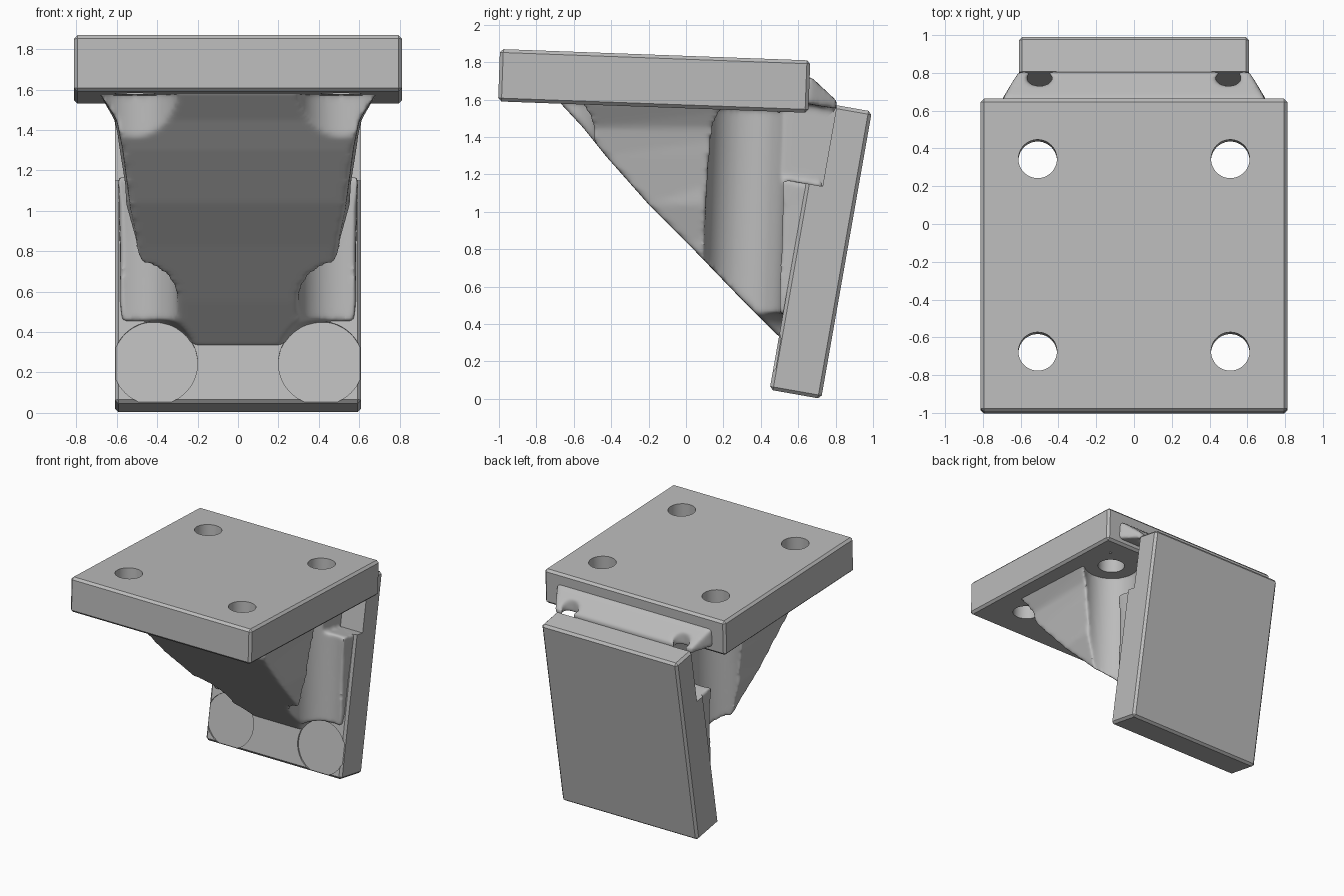
import bpy, bmesh
from math import radians
from mathutils import Matrix, Vector

cube = bpy.data.objects.get("Cube")
if cube:
    bpy.data.objects.remove(cube, do_unlink=True)

grey = bpy.data.materials.new("plain grey")
grey.use_nodes = True
grey.diffuse_color = (0.5, 0.5, 0.5, 1)
grey.node_tree.nodes["Principled BSDF"].inputs["Base Color"].default_value = (0.5, 0.5, 0.5, 1)

# Frames of the two tilted mounting plates
TOP = Matrix.Translation((0, -0.17, 1.70)) @ Matrix.Rotation(radians(-2.1), 4, 'X')
BACK = Matrix.Translation((0, 0.447, 0.049)) @ Matrix.Rotation(radians(-10), 4, 'X')
ALONG_Y = Matrix.Rotation(radians(-90), 4, 'X')
THICK = 0.28


def new_object(name, bm):
    bmesh.ops.recalc_face_normals(bm, faces=bm.faces)
    mesh = bpy.data.meshes.new(name)
    bm.to_mesh(mesh)
    bm.free()
    mesh.materials.append(grey)
    obj = bpy.data.objects.new(name, mesh)
    bpy.context.collection.objects.link(obj)
    return obj


def box(name, frame, low, high, chamfer=0):
    low, high = Vector(low), Vector(high)
    bm = bmesh.new()
    bmesh.ops.create_cube(bm, size=1, matrix=Matrix.Translation((low + high) / 2)
                          @ Matrix.Diagonal((*(high - low), 1)))
    if chamfer:
        bmesh.ops.bevel(bm, geom=bm.edges[:], offset=chamfer, segments=1, affect='EDGES')
    bm.transform(frame)
    return new_object(name, bm)


def cylinder(frame, x, y, z0, z1, radius, stretch=1):
    bm = bmesh.new()
    bmesh.ops.create_cone(bm, cap_ends=True, segments=48, radius1=radius,
                          radius2=radius, depth=z1 - z0)
    bm.transform(frame @ Matrix.Translation((x, y, (z0 + z1) / 2))
                 @ Matrix.Diagonal((stretch, 1, 1, 1)))
    return new_object("cutter", bm)


def activate(obj):
    bpy.ops.object.select_all(action='DESELECT')
    obj.select_set(True)
    bpy.context.view_layer.objects.active = obj


def cut(target, cutter):
    cutter.hide_render = True
    mod = target.modifiers.new("cut", 'BOOLEAN')
    mod.operation = 'DIFFERENCE'
    mod.solver = 'EXACT'
    mod.object = cutter
    activate(target)
    bpy.ops.object.modifier_apply(modifier=mod.name)
    bpy.data.objects.remove(cutter, do_unlink=True)


# Plates
top_plate = box("top_plate", TOP, (-0.812, -0.83, -0.14), (0.812, 0.83, 0.14), 0.018)
back_plate = box("back_plate", BACK, (-0.61, 0, 0), (0.61, THICK, 1.56), 0.018)

# Bracket body: horizontal slices of height, front y, and half widths front / middle / back
slices = [
    (0.33, 0.50, 0.45, 0.56, 0.57),
    (0.55, 0.28, 0.47, 0.58, 0.59),
    (0.82, 0.02, 0.49, 0.58, 0.59),
    (1.04, -0.20, 0.535, 0.59, 0.59),
    (1.30, -0.43, 0.57, 0.60, 0.60),
    (1.45, -0.55, 0.60, 0.62, 0.60),
    (1.59, -0.68, 0.69, 0.70, 0.61),
    (1.72, -0.60, 0.66, 0.71, 0.69),
]
bm = bmesh.new()
rings = []
for z, front, wf, wm, wb in slices:
    back = 0.54 + 0.176 * (z - 0.06)
    if z > 1.7:
        back = 0.67
    mid = max(back - 0.15, front + 0.04)
    half = [(wf, front), (wm, mid), (wb, back)]
    outline = half + [(-x, y) for x, y in reversed(half)]
    rings.append([bm.verts.new((x, y, z)) for x, y in outline])
for lower, upper in zip(rings, rings[1:]):
    for i in range(6):
        j = (i + 1) % 6
        bm.faces.new((lower[i], lower[j], upper[j], upper[i]))
bm.faces.new(rings[0])
bm.faces.new(rings[-1])
bmesh.ops.triangulate(bm, faces=bm.faces[:])
body = new_object("bracket_body", bm)

BOLT = BACK @ ALONG_Y    # local z runs through the back plate, local y points down
for side in (-1, 1):
    # Top plate bolt holes, with bolt clearance through the body
    for y in (-0.51, 0.51):
        x = 0.51 * side
        cut(top_plate, cylinder(TOP, x, y, -0.4, 0.4, 0.102))
        cut(body, cylinder(TOP, x, y, -0.4, 0.4, 0.14))
        cut(body, cylinder(TOP, x, y, -1.6, -0.12, 0.21))
    # Back plate bolt holes, spot faces and side pockets
    for v, depth in ((0.2, 0.012), (1.33, 0.09)):
        x = 0.41 * side
        cut(back_plate, cylinder(BOLT, x, -v, -0.2, 0.5, 0.102))
        cut(back_plate, cylinder(BOLT, x, -v, -0.2, depth, 0.21))
        cut(body, cylinder(BOLT, x, -v, -0.2, 0.5, 0.13))
        cut(body, cylinder(BOLT, x, -v, -0.3, depth + 0.02, 0.21))
        lo, hi = sorted((x, side * 0.9))
        cut(body, box("cutter", BACK, (lo, -0.2, v - 0.21), (hi, depth + 0.02, v + 0.21)))
        if depth > 0.05:
            cut(back_plate, box("cutter", BACK, (lo, -0.2, v - 0.21), (hi, depth, v + 0.25)))
    # Small break-through in the rear web
    cut(body, cylinder(Matrix(), 0.5 * side, 0.77, 1.48, 1.75, 0.04, 1.7))

# Soften the body into a cast shape
remesh = body.modifiers.new("remesh", 'REMESH')
remesh.mode = 'VOXEL'
remesh.voxel_size = 0.014
remesh.use_smooth_shade = True
soften = body.modifiers.new("soften", 'SMOOTH')
soften.factor = 0.5
soften.iterations = 8
activate(body)
for name in ("remesh", "soften"):
    bpy.ops.object.modifier_apply(modifier=name)
body.data.materials.clear()
body.data.materials.append(grey)
bpy.ops.object.shade_smooth()

for plate in (top_plate, back_plate):
    activate(plate)
    bpy.ops.object.shade_smooth_by_angle(angle=radians(30))
